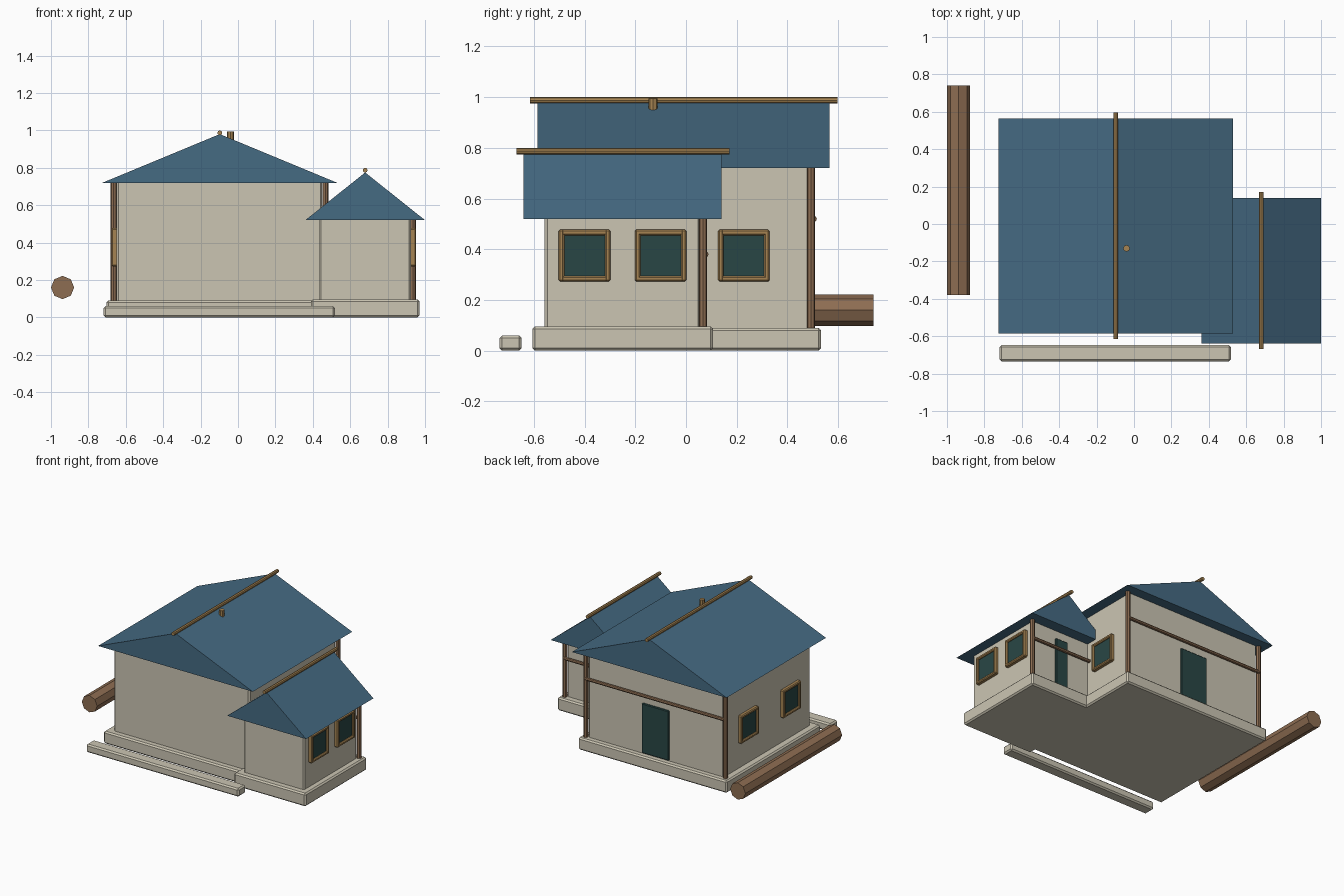
import bpy
import bmesh
from math import pi
from mathutils import Matrix, Vector

if "Cube" in bpy.data.objects:
    bpy.data.objects.remove(bpy.data.objects["Cube"], do_unlink=True)


def material(name, r, g, b):
    m = bpy.data.materials.new(name)
    m.use_nodes = True
    m.diffuse_color = (r, g, b, 1)
    m.node_tree.nodes["Principled BSDF"].inputs["Base Color"].default_value = (r, g, b, 1)
    return m


PLASTER = material("warm_plaster", 0.60, 0.56, 0.45)
ROOF = material("slate_blue", 0.06, 0.145, 0.225)
WOOD = material("brown_wood", 0.27, 0.155, 0.085)
TRIM = material("golden_wood", 0.38, 0.23, 0.085)
DARK = material("dark_teal", 0.022, 0.062, 0.06)


def finish(name, bm, mat):
    bmesh.ops.recalc_face_normals(bm, faces=bm.faces)
    mesh = bpy.data.meshes.new(name)
    bm.to_mesh(mesh)
    bm.free()
    mesh.materials.append(mat)
    obj = bpy.data.objects.new(name, mesh)
    bpy.context.collection.objects.link(obj)
    return obj


def add_box(bm, xs, ys, zs, bevel):
    """Add a chamfered box given its (min, max) on each axis."""
    lo, hi = Vector((xs[0], ys[0], zs[0])), Vector((xs[1], ys[1], zs[1]))
    part = bmesh.new()
    mat = Matrix.Translation((lo + hi) / 2) @ Matrix.Diagonal((*(hi - lo), 1))
    bmesh.ops.create_cube(part, size=1, matrix=mat)
    bmesh.ops.bevel(part, geom=part.edges[:], offset=bevel, segments=1, affect='EDGES')
    temp = bpy.data.meshes.new("temp")
    part.to_mesh(temp)
    part.free()
    bm.from_mesh(temp)
    bpy.data.meshes.remove(temp)


def box(name, xs, ys, zs, mat, bevel=0.01):
    bm = bmesh.new()
    add_box(bm, xs, ys, zs, bevel)
    return finish(name, bm, mat)


def pole(name, start, end, radius, mat, sides=8):
    """Faceted rod between two points."""
    a, b = Vector(start), Vector(end)
    rot = (b - a).to_track_quat('Z', 'Y').to_matrix().to_4x4()
    bm = bmesh.new()
    bmesh.ops.create_cone(bm, cap_ends=True, segments=sides, radius1=radius, radius2=radius,
                          depth=(b - a).length, matrix=Matrix.Translation((a + b) / 2) @ rot)
    return finish(name, bm, mat)


def gable_roof(name, xs, ys, eave, apex):
    bm = bmesh.new()
    profile = [(xs[0], eave), (xs[1], eave), (sum(xs) / 2, apex)]
    face = bm.faces.new([bm.verts.new((x, ys[0], z)) for x, z in profile])
    ext = bmesh.ops.extrude_face_region(bm, geom=[face])
    verts = [v for v in ext["geom"] if isinstance(v, bmesh.types.BMVert)]
    bmesh.ops.translate(bm, verts=verts, vec=(0, ys[1] - ys[0], 0))
    return finish(name, bm, ROOF)


def window(name, wall_x, side, y, z=0.375, half=0.102, bar=0.022):
    """Framed pane on a wall facing +x (side=1) or -x (side=-1)."""
    def span(depth):
        return sorted((wall_x - side * 0.01, wall_x + side * depth))
    box(name + "_pane", span(0.014), (y - half + 0.018, y + half - 0.018),
        (z - half + 0.018, z + half - 0.018), DARK, 0.004)
    bm = bmesh.new()
    for s in (-1, 1):
        edge = sorted((s * half, s * (half - bar)))
        add_box(bm, span(0.027), [y + e for e in edge], (z - half, z + half), 0.006)
        add_box(bm, span(0.026), (y - half, y + half), [z + e for e in edge], 0.006)
    finish(name + "_frame", bm, TRIM)


# Main house
box("main_foundation", (-0.703, 0.503), (-0.555, 0.533), (0, 0.09), PLASTER)
box("main_walls", (-0.65, 0.45), (-0.51, 0.49), (0.08, 0.73), PLASTER)
gable_roof("main_roof", (-0.725, 0.53), (-0.585, 0.565), 0.72, 0.98)
pole("main_ridge_pole", (-0.0975, -0.615, 0.987), (-0.0975, 0.597, 0.987), 0.013, TRIM)
pole("roof_vent", (-0.04, -0.13, 0.947), (-0.04, -0.13, 0.995), 0.018, TRIM)

# Side wing
box("wing_foundation", (0.39, 0.97), (-0.605, 0.107), (0, 0.096), PLASTER)
box("wing_walls", (0.435, 0.925), (-0.557, 0.057), (0.085, 0.53), PLASTER)
gable_roof("wing_roof", (0.36, 1.0), (-0.64, 0.14), 0.52, 0.775)
pole("wing_ridge_pole", (0.68, -0.668, 0.787), (0.68, 0.172, 0.787), 0.013, TRIM)

# Timber posts and rails at the back
for label, x, y, top in (("main_post_a", -0.665, 0.493, 0.72),
                         ("main_post_b", 0.467, 0.493, 0.72),
                         ("wing_post", 0.935, 0.067, 0.52)):
    pole(label, (x, y, 0.09), (x, y, top), 0.0165, WOOD)
pole("main_back_rail", (-0.665, 0.504, 0.52), (0.467, 0.504, 0.52), 0.012, WOOD)
pole("wing_back_rail", (0.44, 0.077, 0.38), (0.935, 0.077, 0.38), 0.012, WOOD)

# Doors in the back walls
box("main_door", (-0.21, 0.01), (0.48, 0.502), (0.095, 0.46), DARK, 0.005)
box("wing_door", (0.63, 0.73), (0.045, 0.069), (0.095, 0.46), DARK, 0.005)

# Windows
for i, y in enumerate((-0.40, -0.10)):
    window(f"wing_window_{i}", 0.925, 1, y)
window("main_window_wing_side", 0.45, 1, 0.228)
for i, y in enumerate((-0.27, 0.22)):
    window(f"main_window_log_side_{i}", -0.65, -1, y)

# Loose pieces beside the house
box("front_step", (-0.718, 0.518), (-0.735, -0.648), (0, 0.06), PLASTER)
pole("log", (-0.938, -0.38, 0.16), (-0.938, 0.74, 0.16), 0.062, WOOD)
